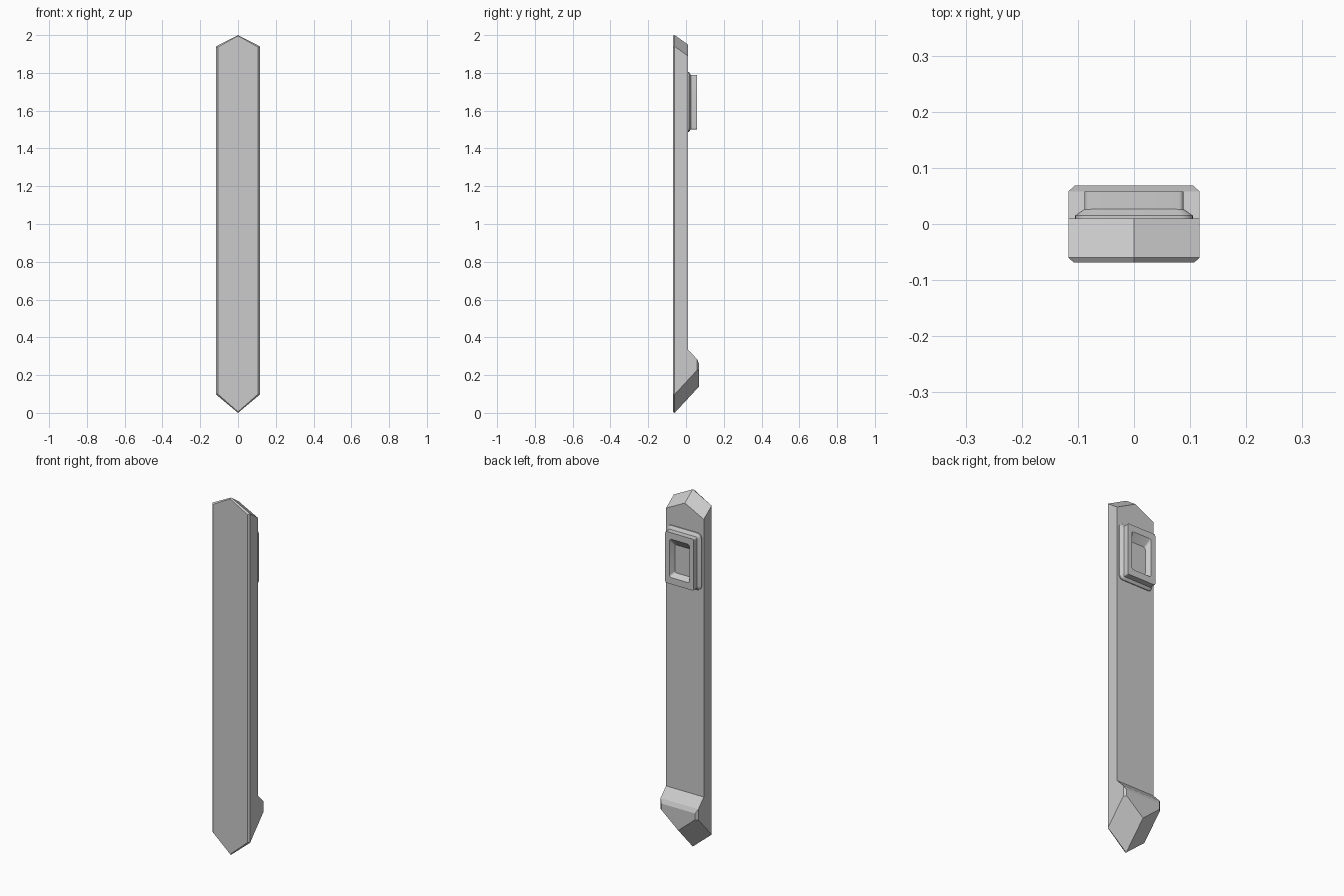
import bpy, bmesh, math

cube = bpy.data.objects.get("Cube")
if cube:
    bpy.data.objects.remove(cube, do_unlink=True)

grey = bpy.data.materials.new("plain_grey")
grey.use_nodes = True
grey.diffuse_color = (0.6, 0.6, 0.6, 1)
bsdf = grey.node_tree.nodes["Principled BSDF"]
bsdf.inputs["Base Color"].default_value = grey.diffuse_color
bsdf.inputs["Roughness"].default_value = 0.6


def loft(name, rings, smooth=False):
    """Skin a list of equal-length point rings and cap both ends."""
    bm = bmesh.new()
    loops = [[bm.verts.new(p) for p in ring] for ring in rings]
    n = len(loops[0])
    for a, b in zip(loops, loops[1:]):
        for i in range(n):
            j = (i + 1) % n
            bm.faces.new((a[i], a[j], b[j], b[i]))
    bm.faces.new(loops[0])
    bm.faces.new(loops[-1])
    bmesh.ops.recalc_face_normals(bm, faces=bm.faces)
    mesh = bpy.data.meshes.new(name)
    bm.to_mesh(mesh)
    bm.free()
    mesh.materials.append(grey)
    obj = bpy.data.objects.new(name, mesh)
    bpy.context.collection.objects.link(obj)
    if smooth:
        bpy.ops.object.select_all(action='DESELECT')
        obj.select_set(True)
        bpy.context.view_layer.objects.active = obj
        bpy.ops.object.shade_smooth_by_angle(angle=math.radians(30))
    return obj


def pointed(y, w, top, top_shoulder, low_shoulder, low):
    """Six-sided outline in the xz plane, pointed above and below."""
    return [(0, y, top), (w, y, top_shoulder), (w, y, low_shoulder),
            (0, y, low), (-w, y, low_shoulder), (-w, y, top_shoulder)]


def rounded(y, w, z0, z1, r, steps=5):
    """Rounded rectangle in the xz plane."""
    ring = []
    corners = [(w - r, z1 - r), (r - w, z1 - r), (r - w, z0 + r), (w - r, z0 + r)]
    for k, (cx, cz) in enumerate(corners):
        for s in range(steps + 1):
            a = math.pi / 2 * (k + s / steps)
            ring.append((cx + r * math.cos(a), y, cz + r * math.sin(a)))
    return ring


W = 0.117
FRONT, EDGE, BACK, HEEL = -0.069, -0.06, 0.01, 0.069


def tip(y):
    """Height of the lower point, on its slope from front to back."""
    return (y - EDGE) * 1.08


# Long bar with a chamfered front outline and slanted pointed ends
loft("bar", [
    pointed(FRONT, W - 0.01, 1.996, 1.936, 0.1, 0.006),
    pointed(EDGE, W, 2.0, 1.94, 0.098, 0),
    pointed(BACK, W, 1.95, 1.89, tip(BACK) + 0.098, tip(BACK)),
])

# Foot block that continues the lower slanted planes to the rear
foot = []
for y, w, top in ((BACK, W, 0.335), (0.058, W, 0.285), (HEEL, W - 0.012, 0.262)):
    foot.append(pointed(y, w, top, top, tip(y) + 0.098 * w / W, tip(y)))
loft("foot", foot)

# Tapered flange on the rear face
loft("flange", [
    rounded(BACK - 0.003, 0.105, 1.487, 1.805, 0.024),
    rounded(BACK + 0.005, 0.105, 1.487, 1.805, 0.024),
    rounded(0.027, 0.088, 1.502, 1.787, 0.012),
], True)

# Raised frame with a tapered pocket sunk into it
loft("pocket_frame", [
    rounded(0.026, 0.088, 1.5, 1.788, 0.008),
    rounded(0.058, 0.088, 1.5, 1.788, 0.008),
    rounded(0.058, 0.062, 1.537, 1.752, 0.012),
    rounded(0.029, 0.048, 1.555, 1.712, 0.01),
], True)
